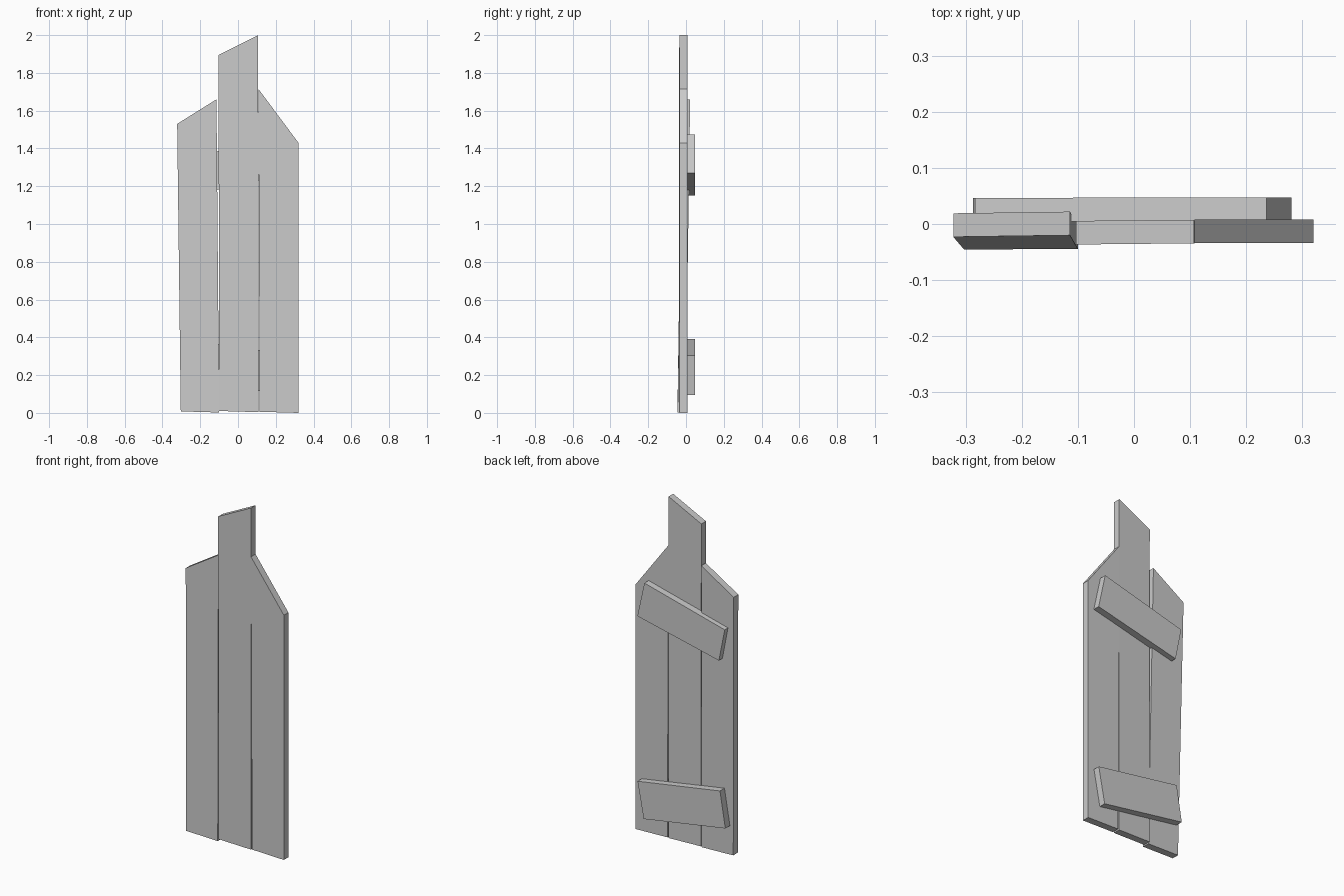
import bpy, bmesh

if "Cube" in bpy.data.objects:
    bpy.data.objects.remove(bpy.data.objects["Cube"])

THICK = 0.042


def board(name, outline, y, lean=0.0, twist=0.0):
    """Extrude an x/z outline into a board; y = front face at z=0, lean = dy/dz, twist = dy/dx."""
    bm = bmesh.new()
    layers = []
    for off in (0.0, THICK):
        layers.append([bm.verts.new((x, y + off + lean * z + twist * x, z))
                       for x, z in outline])
    front, back = layers
    bm.faces.new(front)
    bm.faces.new(back[::-1])
    n = len(outline)
    for i in range(n):
        j = (i + 1) % n
        bm.faces.new((front[i], back[i], back[j], front[j]))
    bmesh.ops.recalc_face_normals(bm, faces=bm.faces)
    mesh = bpy.data.meshes.new(name)
    bm.to_mesh(mesh)
    bm.free()
    obj = bpy.data.objects.new(name, mesh)
    bpy.context.collection.objects.link(obj)
    return obj


# Upright planks with slanted tops
board("left_plank", [(-0.303, 0.008), (-0.10, 0.002), (-0.114, 1.66), (-0.322, 1.53)],
      -0.044, lean=0.0148, twist=0.005)
board("middle_plank", [(-0.10, 0.01), (0.108, 0.004), (0.107, 2.0), (-0.103, 1.895)],
      -0.0355, twist=0.01)
board("right_plank", [(0.115, 0.006), (0.32, 0.0), (0.32, 1.43), (0.108, 1.715)],
      -0.0345, twist=0.003)

# Crooked cross battens on the back
board("upper_batten", [(-0.245, 1.15), (0.281, 1.27), (0.236, 1.475), (-0.283, 1.34)],
      0.005, twist=0.002)
board("lower_batten", [(-0.287, 0.18), (0.24, 0.095), (0.28, 0.305), (-0.252, 0.39)],
      0.005, twist=0.002)
